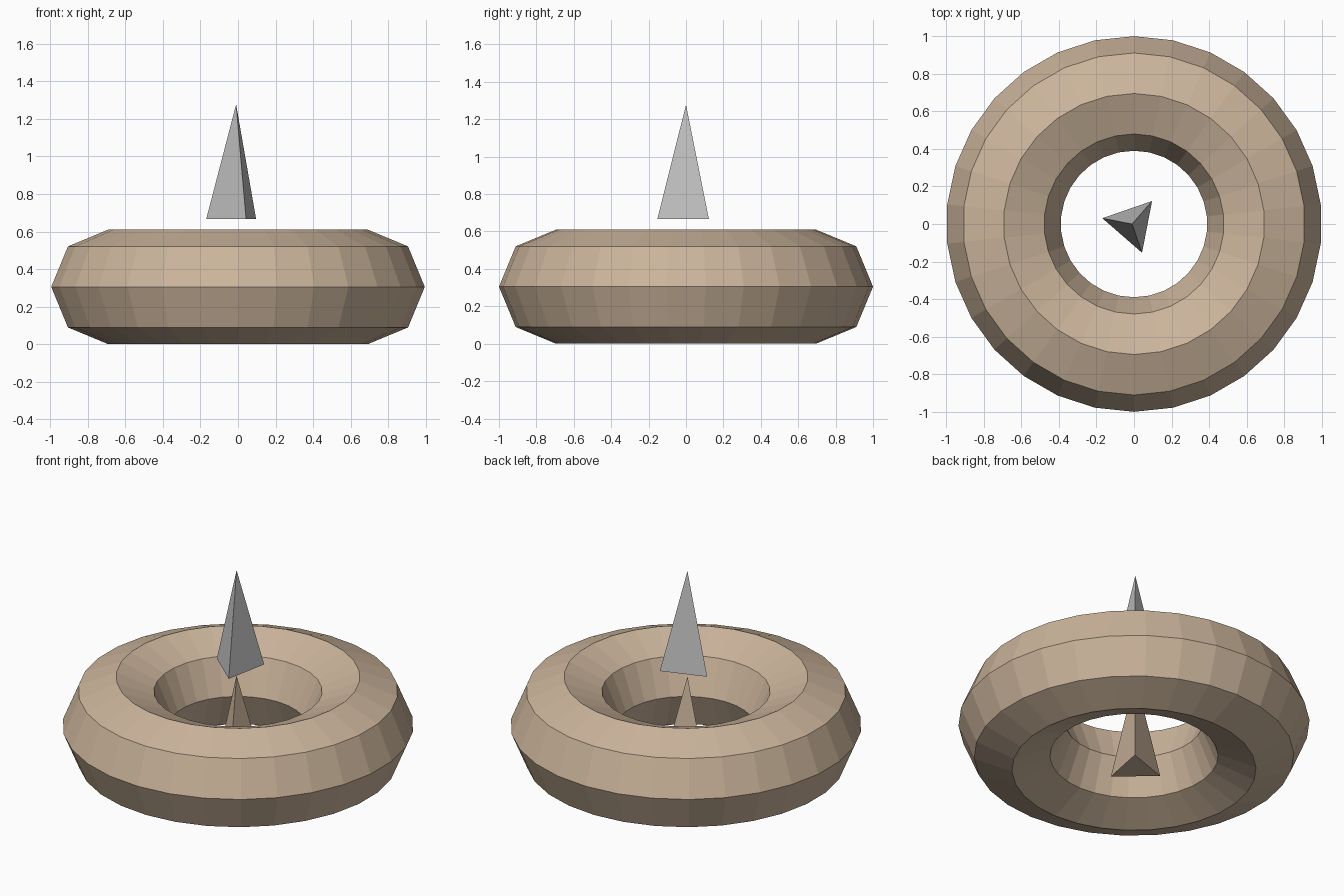
import bpy
import bmesh
from math import cos, sin, pi, radians

cube = bpy.data.objects.get("Cube")
if cube:
    bpy.data.objects.remove(cube, do_unlink=True)


def material(name, color):
    mat = bpy.data.materials.new(name)
    mat.use_nodes = True
    mat.diffuse_color = color
    mat.node_tree.nodes["Principled BSDF"].inputs["Base Color"].default_value = color
    return mat


def finish(name, bm, mat):
    bmesh.ops.recalc_face_normals(bm, faces=bm.faces)
    mesh = bpy.data.meshes.new(name)
    bm.to_mesh(mesh)
    bm.free()
    mesh.materials.append(mat)
    obj = bpy.data.objects.new(name, mesh)
    bpy.context.collection.objects.link(obj)
    return obj


def ring(name, major, minor, segments, sides, mat):
    """Faceted ring resting on the ground, with an octagonal section."""
    bm = bmesh.new()
    loops = []
    for i in range(segments):
        a = pi / 2 + 2 * pi * i / segments
        loop = []
        for j in range(sides):
            b = 2 * pi * j / sides
            r = major + minor * cos(b)
            loop.append(bm.verts.new((r * cos(a), r * sin(a), minor + minor * sin(b))))
        loops.append(loop)
    for i in range(segments):
        here, after = loops[i], loops[(i + 1) % segments]
        for j in range(sides):
            k = (j + 1) % sides
            bm.faces.new((here[j], after[j], after[k], here[k]))
    return finish(name, bm, mat)


def spike(name, base_z, mat, radius=0.162, height=0.61, turn=radians(49)):
    """Three-sided pyramid with a closed base."""
    bm = bmesh.new()
    cx = -0.01
    base = [bm.verts.new((cx + radius * cos(turn + 2 * pi * i / 3),
                          radius * sin(turn + 2 * pi * i / 3), base_z)) for i in range(3)]
    tip = bm.verts.new((cx, 0, base_z + height))
    bm.faces.new(base)
    for i in range(3):
        bm.faces.new((base[i], base[(i + 1) % 3], tip))
    return finish(name, bm, mat)


tan = material("tan", (0.60, 0.46, 0.33, 1))
grey = material("grey", (0.53, 0.53, 0.53, 1))

# Ring base, with one spike in its hole and another floating above
ring("ring", 0.695, 0.305, 30, 8, tan)
spike("lower_spike", 0.005, tan)
spike("upper_spike", 0.667, grey)
